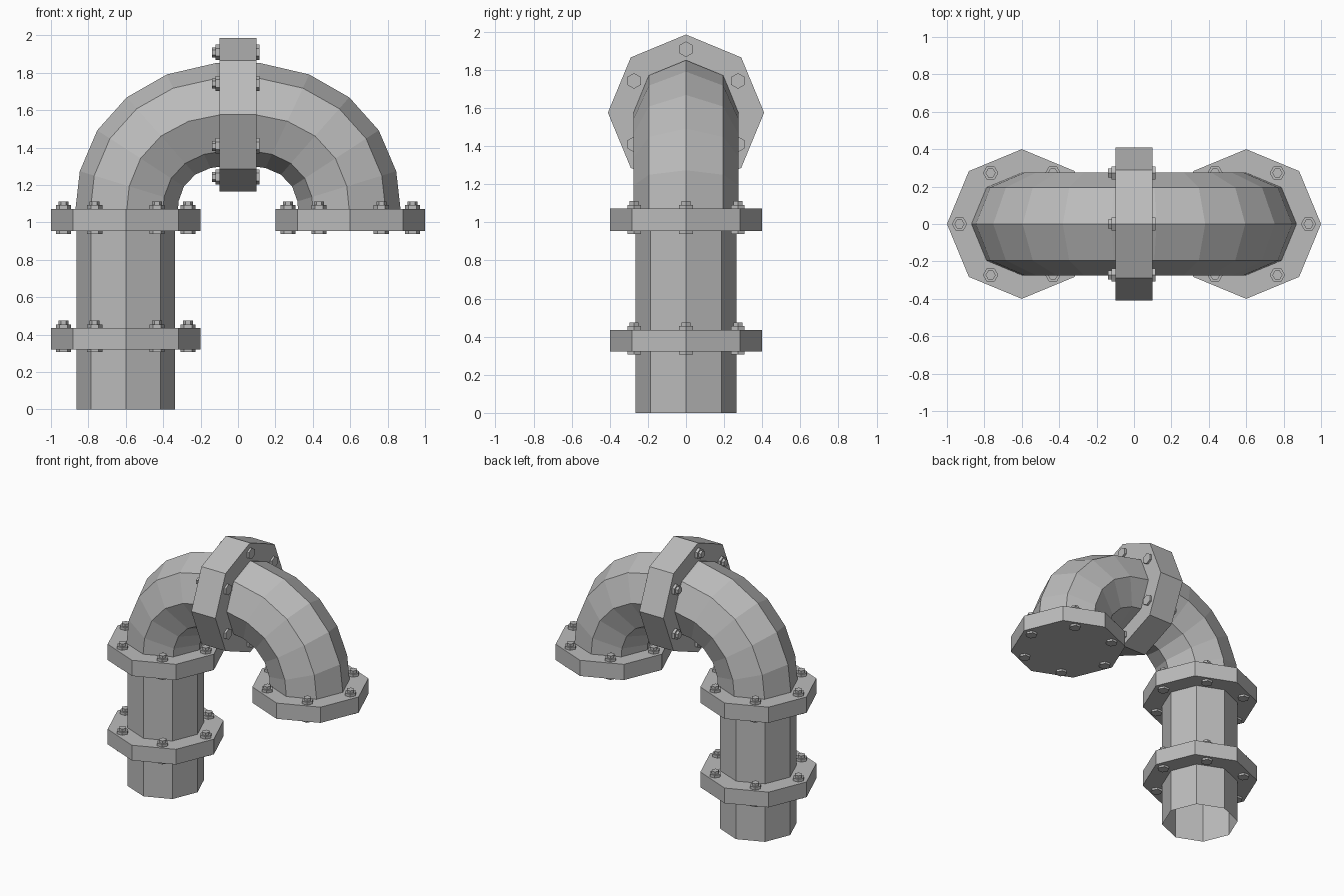
import bpy, bmesh
from math import cos, sin, pi, radians
from mathutils import Matrix, Vector

if "Cube" in bpy.data.objects:
    bpy.data.objects.remove(bpy.data.objects["Cube"])

metal = bpy.data.materials.new("grey_metal")
metal.use_nodes = True
GREY = (0.5, 0.5, 0.5, 1)
metal.diffuse_color = GREY
metal.node_tree.nodes["Principled BSDF"].inputs["Base Color"].default_value = GREY

SIDES = 8
UP = Matrix.Identity(4)
# Local z to -x, so that nuts sit on the model's right
SIDEWAYS = Matrix.Rotation(-pi / 2, 4, 'Y')


def finish(bm, name):
    bmesh.ops.recalc_face_normals(bm, faces=bm.faces)
    mesh = bpy.data.meshes.new(name)
    bm.to_mesh(mesh)
    bm.free()
    mesh.materials.append(metal)
    obj = bpy.data.objects.new(name, mesh)
    bpy.context.collection.objects.link(obj)
    return obj


def prism(bm, sides, radius, low, high, frame, x=0, y=0, caps=True):
    place = frame @ Matrix.Translation((x, y, (low + high) / 2))
    bmesh.ops.create_cone(bm, cap_ends=caps, segments=sides, radius1=radius,
                          radius2=radius, depth=high - low,
                          matrix=place @ Matrix.Rotation(pi / 2, 4, 'Z'))


def flange(name, centre, rotation, radius, half):
    frame = Matrix.Translation(centre) @ rotation
    bm = bmesh.new()
    prism(bm, SIDES, radius, -half, half, frame)
    finish(bm, name)
    # Six bolts: hex nut and stud on one face, hex head on the other
    bm = bmesh.new()
    for i in range(6):
        x, y = 0.333 * cos(i * pi / 3), 0.315 * sin(i * pi / 3)
        prism(bm, 6, 0.041, half, half + 0.02, frame, x, y)
        prism(bm, 6, 0.027, half + 0.02, half + 0.04, frame, x, y)
        prism(bm, 6, 0.041, -half - 0.015, -half, frame, x, y)
    finish(bm, name + "_bolts")


# Straight open pipe
bm = bmesh.new()
prism(bm, SIDES, 0.264, 0, 1.01, Matrix.Translation((-0.6, 0, 0)), caps=False)
finish(bm, "straight_pipe")

# Bend: half the path as (x, z, tilt in degrees), mirrored across x
half_path = [(0.6, 1.01, 0), (0.582, 1.193, 17), (0.521, 1.342, 33),
             (0.412, 1.462, 48.5), (0.264, 1.541, 65), (0.082, 1.578, 82)]
path = half_path + [(-x, z, 180 - a) for x, z, a in reversed(half_path)]
bm = bmesh.new()
rings = []
for x, z, a in path:
    out = Vector((cos(radians(a)), 0, sin(radians(a))))
    ring = []
    for k in range(SIDES):
        t = k * 2 * pi / SIDES
        ring.append(bm.verts.new(Vector((x, 0, z)) + 0.276 *
                                 (out * cos(t) + Vector((0, sin(t), 0)))))
    rings.append(ring)
for r, s in zip(rings, rings[1:]):
    for k in range(SIDES):
        n = (k + 1) % SIDES
        bm.faces.new((r[k], r[n], s[n], s[k]))
finish(bm, "bend_pipe")

# Bolted flanges
flange("lower_flange", (-0.6, 0, 0.378), UP, 0.4, 0.057)
flange("upper_flange", (-0.6, 0, 1.013), UP, 0.4, 0.059)
flange("end_flange", (0.6, 0, 1.013), UP, 0.4, 0.059)
flange("top_flange", (0, 0, 1.576), SIDEWAYS, 0.41, 0.1)
